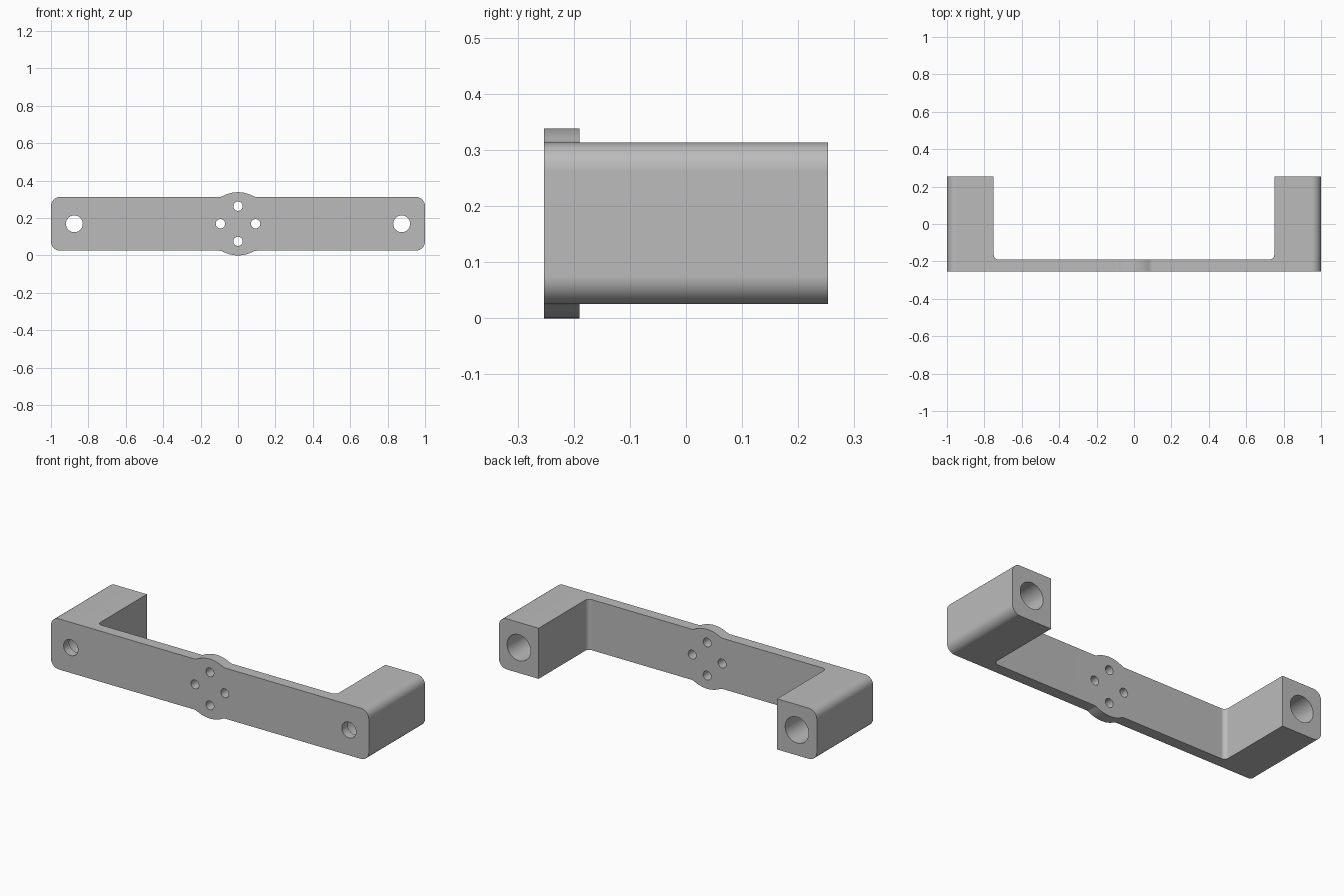
import bpy, bmesh
from math import radians, sin, cos, atan2, sqrt, pi
from mathutils import Vector

cube = bpy.data.objects.get("Cube")
if cube:
    bpy.data.objects.remove(cube, do_unlink=True)

FRONT, BACK = -0.253, 0.253
MID_Z = 0.169          # height of the hole centres
HALF_H = 0.144         # half height of the bar
HUB_R = 0.169          # radius of the central hub

gray = bpy.data.materials.new("plain gray")
gray.use_nodes = True
gray.diffuse_color = (0.5, 0.5, 0.5, 1)
gray.node_tree.nodes["Principled BSDF"].inputs["Base Color"].default_value = gray.diffuse_color


def arc(cx, cy, r, start, end, steps):
    angles = [start + (end - start) * i / steps for i in range(steps + 1)]
    return [(cx + r * cos(a), cy + r * sin(a)) for a in angles]


def prism(name, points, direction):
    """Extrude a closed loop of 3D points along a direction."""
    bm = bmesh.new()
    face = bm.faces.new([bm.verts.new(p) for p in points])
    new = bmesh.ops.extrude_face_region(bm, geom=[face])["geom"]
    verts = [g for g in new if isinstance(g, bmesh.types.BMVert)]
    bmesh.ops.translate(bm, verts=verts, vec=Vector(direction))
    bmesh.ops.recalc_face_normals(bm, faces=bm.faces)
    mesh = bpy.data.meshes.new(name)
    bm.to_mesh(mesh)
    bm.free()
    mesh.materials.append(gray)
    obj = bpy.data.objects.new(name, mesh)
    bpy.context.collection.objects.link(obj)
    return obj


def cut(target, cutter):
    cutter.hide_render = True
    mod = target.modifiers.new("cut", "BOOLEAN")
    mod.operation, mod.solver, mod.object = "DIFFERENCE", "EXACT", cutter
    bpy.context.view_layer.objects.active = target
    bpy.ops.object.modifier_apply(modifier=mod.name)
    bpy.data.objects.remove(cutter, do_unlink=True)


def drill(target, x, z, r, y0, y1):
    ring = arc(x, z, r, 0, 2 * pi, 48)[:-1]
    cut(target, prism("drill", [(px, y0, pz) for px, pz in ring], (0, y1 - y0, 0)))


# Bracket outline: one quarter with hub, blend and rounded end, then mirrored
blend, corner = 0.04, 0.05
blend_x = sqrt((HUB_R + blend) ** 2 - (HALF_H + blend) ** 2)
meet = atan2(HALF_H + blend, blend_x)
quarter = arc(0, 0, HUB_R, pi / 2, meet, 12)
quarter += arc(blend_x, HALF_H + blend, blend, meet + pi, 1.5 * pi, 6)[1:]
quarter += arc(1 - corner, HALF_H - corner, corner, pi / 2, 0, 12)
lower = [(x, -z) for x, z in reversed(quarter)]
right = quarter + lower
outline = right + [(-x, z) for x, z in reversed(right)][1:-1]
bracket = prism("mounting_bracket", [(x, FRONT, z + MID_Z) for x, z in outline],
                (0, BACK - FRONT, 0))

# Pocket between the two legs, with filleted inner corners
inner, floor, fillet = 0.75, -0.19, 0.025
side = arc(inner - fillet, floor + fillet, fillet, -pi / 2, 0, 8) + [(inner, 1)]
pocket = side + [(-x, y) for x, y in reversed(side)]
cut(bracket, prism("pocket", [(x, y, -1) for x, y in pocket], (0, 0, 3)))

# Counterbored bolt hole through each leg
for x in (-0.875, 0.875):
    drill(bracket, x, MID_Z, 0.045, -1, 1)
    drill(bracket, x, MID_Z, 0.074, FRONT + 0.05, 1)

# Four small screw holes around the hub
for i in range(4):
    a = i * pi / 2
    drill(bracket, 0.094 * cos(a), MID_Z + 0.094 * sin(a), 0.025, -1, 0)

# Smooth the rounded surfaces and keep the flat ones flat
bpy.ops.object.select_all(action="DESELECT")
bracket.select_set(True)
bpy.context.view_layer.objects.active = bracket
bpy.ops.object.shade_smooth_by_angle(angle=radians(30))
normals = bracket.modifiers.new("flat faces", "WEIGHTED_NORMAL")
normals.keep_sharp = True
